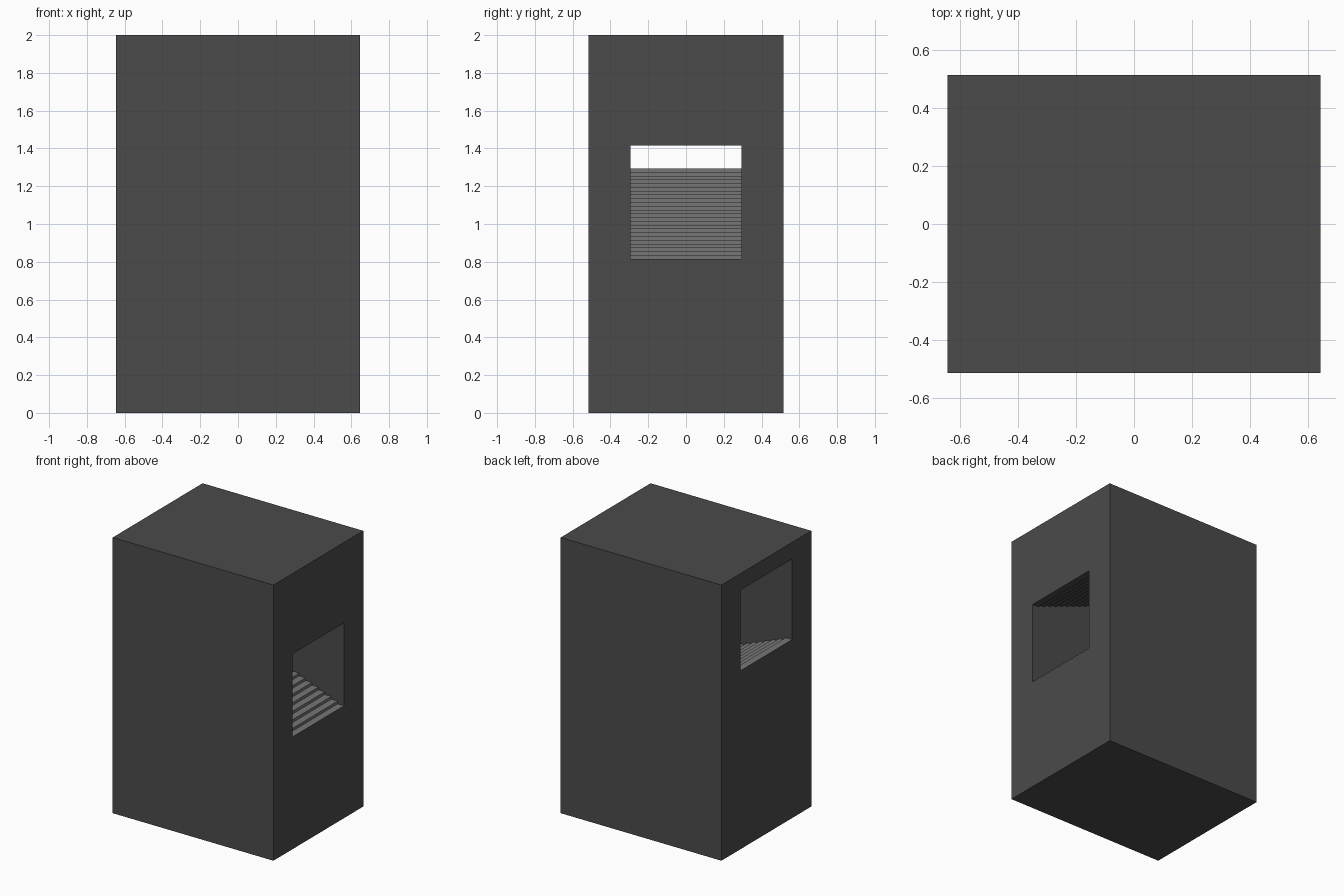
import bpy
import bmesh

cube = bpy.data.objects.get("Cube")
if cube:
    bpy.data.objects.remove(cube, do_unlink=True)

HX, HY, HEIGHT = 0.645, 0.515, 2.0      # block half width, half depth, height
TUNNEL_HY = 0.295                       # half width of the stair passage
STEPS = 25
FLOOR, FLOOR_RISE = 0.815, 0.02
CEILING, CEILING_RISE = 1.416, 0.0193


def material(name, value):
    mat = bpy.data.materials.new(name)
    mat.use_nodes = True
    colour = (value, value, value, 1.0)
    mat.diffuse_color = colour
    mat.node_tree.nodes["Principled BSDF"].inputs["Base Color"].default_value = colour
    return mat


def extrude_profile(name, profile, half_depth):
    """Extrude an (x, z) outline along y."""
    bm = bmesh.new()
    face = bm.faces.new([bm.verts.new((x, -half_depth, z)) for x, z in profile])
    result = bmesh.ops.extrude_face_region(bm, geom=[face])
    moved = [g for g in result["geom"] if isinstance(g, bmesh.types.BMVert)]
    bmesh.ops.translate(bm, verts=moved, vec=(0, 2 * half_depth, 0))
    bmesh.ops.recalc_face_normals(bm, faces=bm.faces)
    mesh = bpy.data.meshes.new(name)
    bm.to_mesh(mesh)
    bm.free()
    obj = bpy.data.objects.new(name, mesh)
    bpy.context.collection.objects.link(obj)
    return obj


def stepped_line(start, rise):
    """Stair outline climbing from the +x side to the -x side."""
    run = 2 * HX / STEPS
    points = []
    for i in range(STEPS):
        x0 = HX - i * run if i else HX + 0.1
        x1 = HX - (i + 1) * run if i < STEPS - 1 else -HX - 0.1
        z = start + i * rise
        points += [(x0, z), (x1, z)]
    return points


# Solid block
block = extrude_profile("stair_block", [(-HX, 0), (HX, 0), (HX, HEIGHT), (-HX, HEIGHT)], HY)
block.data.materials.append(material("dark grey", 0.07))
block.data.materials.append(material("light grey", 0.18))

# Stepped passage cut through the block from side to side
outline = stepped_line(FLOOR, FLOOR_RISE) + stepped_line(CEILING, CEILING_RISE)[::-1]
cutter = extrude_profile("passage_cutter", outline, TUNNEL_HY)
cutter.hide_render = True

cut = block.modifiers.new("passage", 'BOOLEAN')
cut.operation = 'DIFFERENCE'
cut.solver = 'EXACT'
cut.object = cutter
bpy.context.view_layer.update()
bpy.context.view_layer.objects.active = block
block.select_set(True)
bpy.ops.object.modifier_apply(modifier=cut.name)
bpy.data.objects.remove(cutter, do_unlink=True)

# Treads and risers of the stair are light, everything else is dark
for face in block.data.polygons:
    c, n = face.center, face.normal
    inside = abs(c.x) < HX - 0.005 and FLOOR - 0.05 < c.z < HEIGHT - 0.05
    face.material_index = 1 if inside and (n.z > 0.5 or n.x > 0.5) else 0
    face.use_smooth = False
